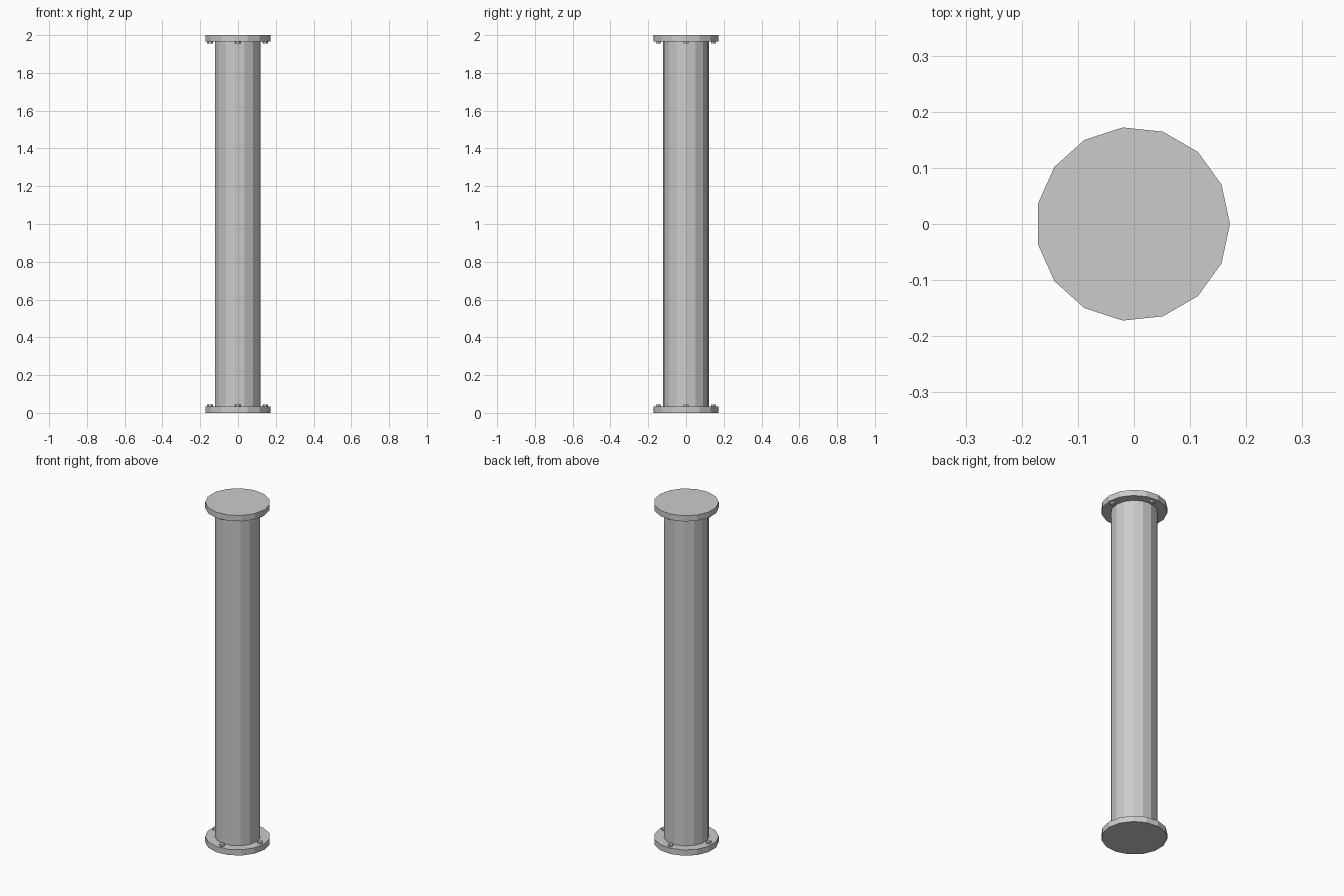
import bpy
from math import cos, sin, pi

if "Cube" in bpy.data.objects:
    bpy.data.objects.remove(bpy.data.objects["Cube"])

CX = -0.002       # centres the odd-sided outline on x = 0
SIDES = 15
FLANGE_R, FLANGE_T = 0.173, 0.034
PIPE_R = 0.122
BOLT_RING, BOLT_R, BOLT_H = 0.146, 0.015, 0.011


def prism(name, sides, radius, x, y, z0, z1):
    """Flat-faced upright prism whose first corner points along +x."""
    bpy.ops.mesh.primitive_cylinder_add(vertices=sides, radius=radius, depth=z1 - z0,
                                        location=(x, y, (z0 + z1) / 2))
    ob = bpy.context.object
    ob.name = name
    for v in ob.data.vertices:      # default first corner is on +y, turn it to +x
        v.co.x, v.co.y = v.co.y, -v.co.x
    return ob


# pipe body
prism("pipe", SIDES, PIPE_R, CX, 0, FLANGE_T, 2 - FLANGE_T)

# end flanges, each with four bolt heads on the inner face
for end, z0, b0 in (("bottom", 0, FLANGE_T), ("top", 2 - FLANGE_T, 2 - FLANGE_T - BOLT_H)):
    prism(end + "_flange", SIDES, FLANGE_R, CX, 0, z0, z0 + FLANGE_T)
    for i in range(4):
        a = i * pi / 2
        prism(f"{end}_bolt_{i + 1}", 6, BOLT_R,
              CX + BOLT_RING * cos(a), BOLT_RING * sin(a), b0, b0 + BOLT_H)
